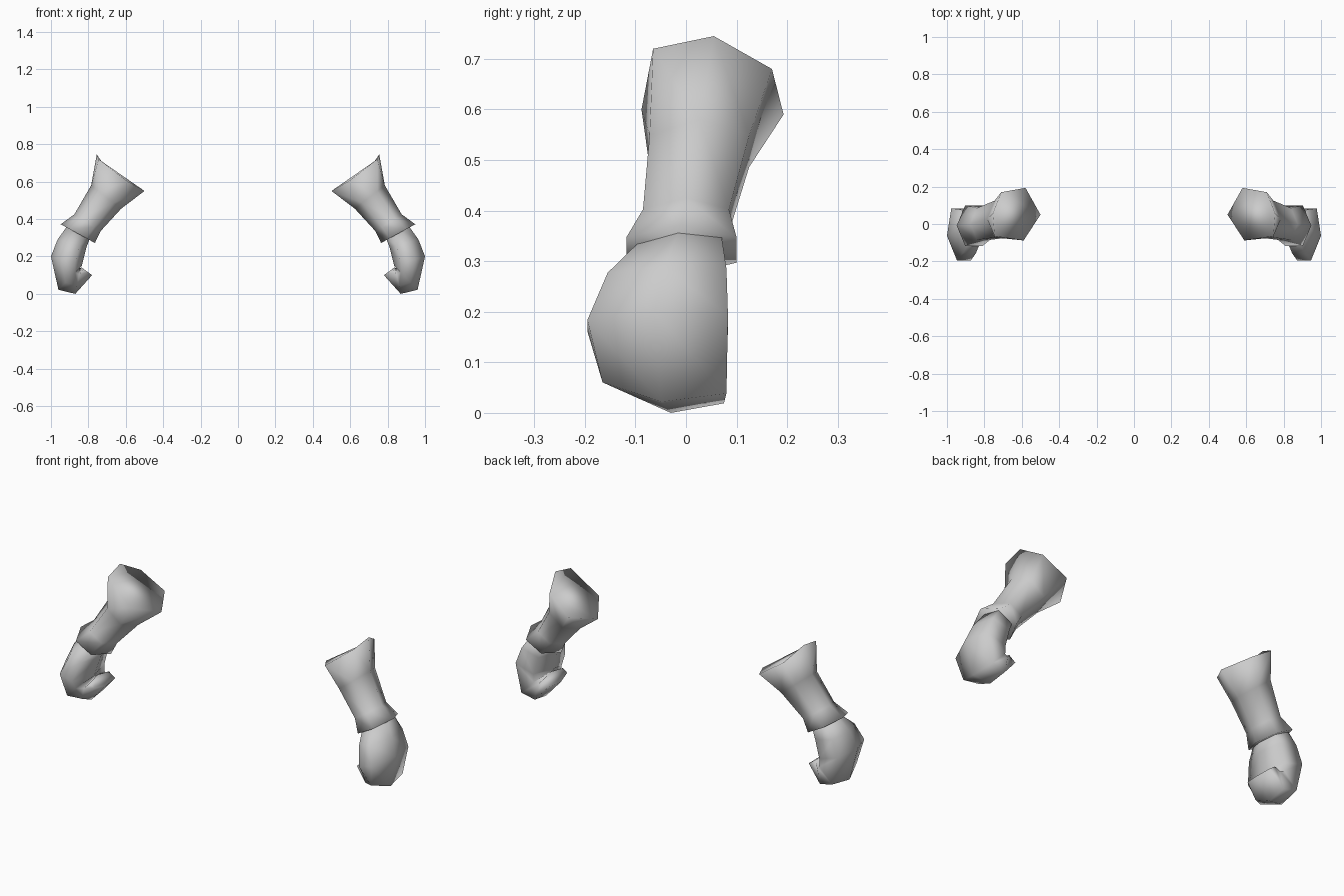
import bpy, bmesh, math

if "Cube" in bpy.data.objects:
    bpy.data.objects.remove(bpy.data.objects["Cube"])

grey = bpy.data.materials.new("plain_grey")
grey.diffuse_color = (0.6, 0.6, 0.6, 1)
grey.use_nodes = True
grey.node_tree.nodes["Principled BSDF"].inputs["Base Color"].default_value = grey.diffuse_color

HEX = [(math.cos(math.radians(a)), math.sin(math.radians(a)) / 0.866) for a in range(0, 360, 60)]
FIST = [(1, -0.05), (0.72, 1), (-0.6, 1), (-1, 0), (-0.55, -1), (0.35, -1)]


def ring(outer, inner, y0, y1, section):
    """Six points between an outer and inner (x, z) point and two depths."""
    cx, cz = (outer[0] + inner[0]) / 2, (outer[1] + inner[1]) / 2
    ax, az = (outer[0] - inner[0]) / 2, (outer[1] - inner[1]) / 2
    cy, b = (y0 + y1) / 2, (y1 - y0) / 2
    return [(cx + u * ax, cy + v * b, cz + u * az) for u, v in section]


def loft(name, rings):
    """Closed smooth skin through the rings, mirrored to the other side."""
    bm = bmesh.new()
    loops = [[bm.verts.new(p) for p in r] for r in rings]
    n = len(loops[0])
    for a, b in zip(loops, loops[1:]):
        for i in range(n):
            j = (i + 1) % n
            bm.faces.new((a[i], a[j], b[j], b[i]))
    bm.faces.new(loops[0])
    bm.faces.new(loops[-1])
    bmesh.ops.recalc_face_normals(bm, faces=bm.faces[:])
    for f in bm.faces:
        f.smooth = True
    mesh = bpy.data.meshes.new(name)
    bm.to_mesh(mesh)
    bm.free()
    mesh.materials.append(grey)
    ob = bpy.data.objects.new(name, mesh)
    bpy.context.collection.objects.link(ob)
    mirror = ob.modifiers.new("both_sides", 'MIRROR')
    mirror.use_mirror_merge = False
    return ob


# Forearm cuff: wide slanted top, narrow wrist, flared lower rim
cuff_top = [(0.755, 0.055, 0.745), (0.71, 0.17, 0.68), (0.58, 0.193, 0.59),
            (0.50, 0.05, 0.55), (0.59, -0.088, 0.60), (0.745, -0.065, 0.72)]
loft("forearm_cuff", [
    cuff_top,
    ring((0.785, 0.58), (0.625, 0.455), -0.072, 0.125, HEX),
    ring((0.875, 0.425), (0.735, 0.335), -0.085, 0.085, HEX),
    ring((0.948, 0.372), (0.765, 0.272), -0.118, 0.10, HEX),
])

# Fist: wrist, bulging thumb side, then fingers curled inwards
loft("fist", [
    ring((0.915, 0.36), (0.79, 0.30), -0.09, 0.07, FIST),
    ring((0.965, 0.29), (0.81, 0.25), -0.155, 0.08, FIST),
    ring((1.00, 0.20), (0.835, 0.15), -0.195, 0.083, FIST),
    ring((0.96, 0.022), (0.845, 0.14), -0.165, 0.08, FIST),
    ring((0.87, 0.0), (0.842, 0.135), -0.125, 0.075, FIST),
    ring((0.78, 0.10), (0.838, 0.142), -0.11, 0.06, FIST),
])
